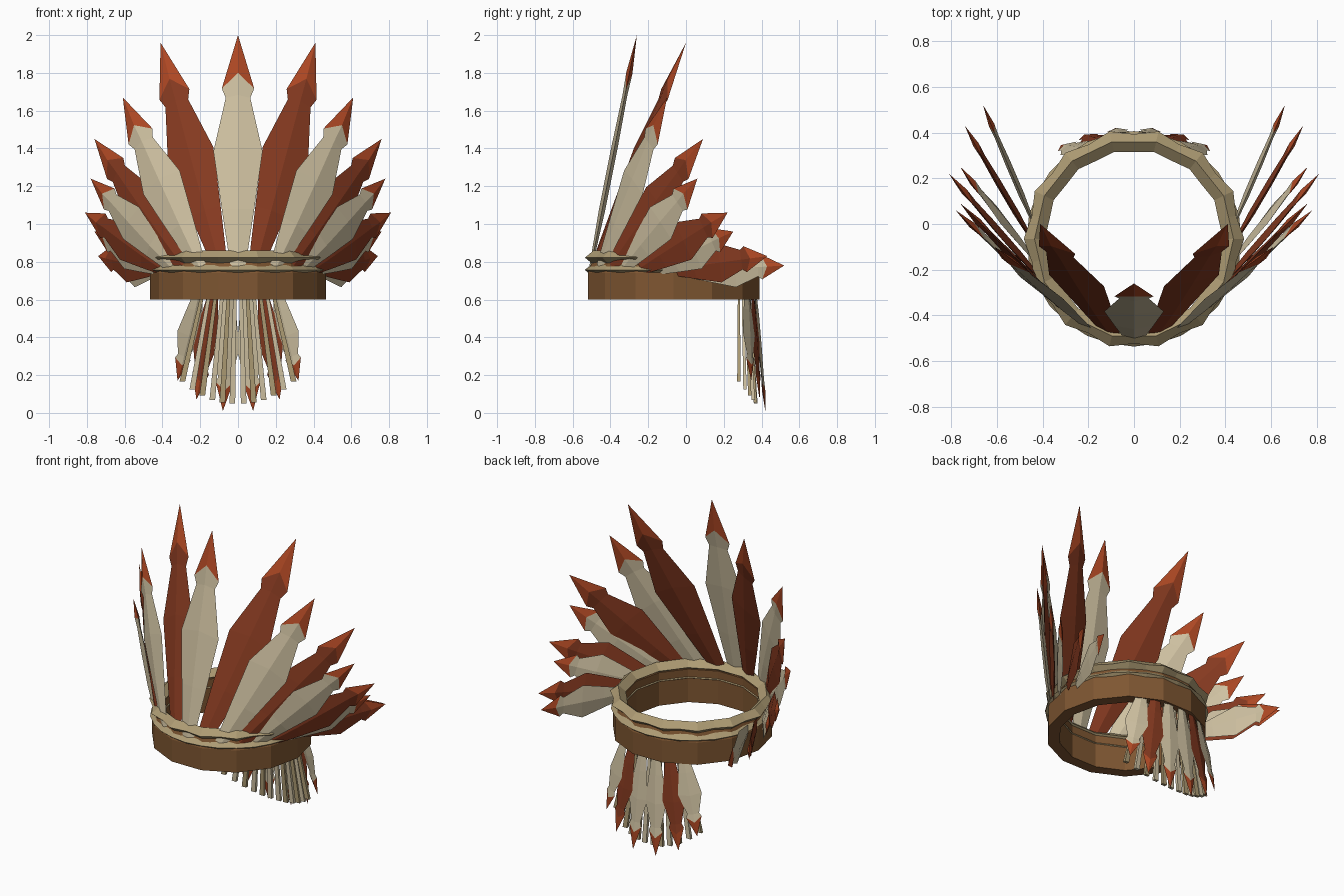
import bpy, bmesh, math
from mathutils import Vector

cube = bpy.data.objects.get("Cube")
if cube:
    bpy.data.objects.remove(cube)


def material(name, srgb):
    color = [(c / 255) ** 2.2 for c in srgb] + [1]
    m = bpy.data.materials.new(name)
    m.use_nodes = True
    m.diffuse_color = color
    m.node_tree.nodes["Principled BSDF"].inputs["Base Color"].default_value = color
    return m


cream = material("cream", (206, 192, 160))
red = material("dark red", (132, 60, 37))
tip_red = material("tip red", (172, 73, 40))
brown = material("leather brown", (126, 87, 53))
tan = material("rope tan", (172, 154, 115))

CENTER_Y = -0.065


def loft(name, rings, mats, closed=False, tip_from=None):
    """Skin a row of equal cross-sections; rings past tip_from use material 1."""
    bm = bmesh.new()
    rows = [[bm.verts.new(p) for p in ring] for ring in rings]
    n = len(rows[0])
    for i in range(len(rows) if closed else len(rows) - 1):
        a, b = rows[i], rows[(i + 1) % len(rows)]
        for j in range(n):
            k = (j + 1) % n
            f = bm.faces.new((a[j], a[k], b[k], b[j]))
            if tip_from is not None and i >= tip_from:
                f.material_index = 1
    if not closed:
        bm.faces.new(rows[0])
        bm.faces.new(rows[-1])
    bmesh.ops.remove_doubles(bm, verts=bm.verts, dist=0.0005)
    bmesh.ops.recalc_face_normals(bm, faces=bm.faces)
    mesh = bpy.data.meshes.new(name)
    bm.to_mesh(mesh)
    bm.free()
    for m in mats:
        mesh.materials.append(m)
    obj = bpy.data.objects.new(name, mesh)
    bpy.context.collection.objects.link(obj)
    return obj


def ring_point(angle, radius, z):
    """Angle is measured from the front towards +x."""
    return Vector((radius * math.sin(angle), CENTER_Y - radius * math.cos(angle), z))


# Feather outline: edge position, half width, ridge position
OUTLINE = [(0, 0.3, 0), (0.25, 0.66, 0.25), (0.5, 1, 0.52), (0.73, 0.5, 0.74),
           (0.77, 0.66, 0.835), (1, 0, 1)]


def feather(name, base, tip, normal, width, body):
    along = tip - base
    side = along.cross(normal).normalized()
    out = side.cross(along).normalized()
    rings = []
    for t, w, ridge in OUTLINE:
        edge, mid = base + along * t, base + along * ridge
        thick = out * width * 0.13 * min(1, w * 1.5)
        rings.append([edge - side * w * width, mid + thick,
                      edge + side * w * width, mid - thick])
    loft(name, rings, [body, tip_red], tip_from=4)


# Headband
SIDES = 14
angles = [(i + 0.5) * math.tau / SIDES for i in range(SIDES)]
loft("headband", [[ring_point(a, r, z) for r, z in
                   ((0.465, 0.6), (0.465, 0.74), (0.44, 0.81), (0.395, 0.81), (0.395, 0.6))]
                  for a in angles], [brown], closed=True)

# Two faceted ropes, swelling at every other station
for name, z, shift in (("lower_rope", 0.757, 0), ("upper_rope", 0.822, 1)):
    rings = []
    for i in range(SIDES * 2):
        a = (i + 1) * math.pi / SIDES
        r = 0.435 * (1 if i % 2 == 0 else math.cos(math.pi / SIDES))
        big = 1 if (i + shift) % 2 else 0.72
        rings.append([ring_point(a, r + 0.047 * big, z),
                      ring_point(a, r, z + 0.038),
                      ring_point(a, r - 0.045, z),
                      ring_point(a, r, z - 0.038 * big)])
    loft(name, rings, [tan], closed=True)

# Crown feathers: angle on the band, base height, tip, half width
CROWN = [(0, 0.77, (0, -0.26, 2.0), 0.13),
         (12, 0.77, (0.41, 0.0, 1.96), 0.13),
         (27, 0.77, (0.61, -0.1, 1.67), 0.125),
         (40, 0.77, (0.76, 0.09, 1.45), 0.12),
         (53, 0.77, (0.78, 0.06, 1.24), 0.11),
         (65, 0.76, (0.81, 0.22, 1.06), 0.11),
         (77, 0.76, (0.76, 0.25, 0.96), 0.105),
         (88, 0.76, (0.74, 0.43, 0.83), 0.105),
         (98, 0.75, (0.66, 0.52, 0.78), 0.1)]
for i, (deg, z, tip, width) in enumerate(CROWN):
    for s, label in ((1, "left"), (-1, "right")):
        if i == 0 and s < 0:
            continue
        a = math.radians(deg) * s
        feather("crown_feather_center" if i == 0 else f"crown_feather_{label}_{i}",
                ring_point(a, 0.44, z), Vector((tip[0] * s, tip[1], tip[2])),
                ring_point(a, 1, 0) - ring_point(a, 0, 0), width, red if i % 2 else cream)

# Hanging feathers at the back
HANGING = [((0.045, 0.365, 0.67), (0.08, 0.42, 0.01)),
           ((0.125, 0.35, 0.67), (0.22, 0.39, 0.07)),
           ((0.2, 0.32, 0.67), (0.32, 0.345, 0.17))]
for i, (base, tip) in enumerate(HANGING):
    for s, label in ((1, "left"), (-1, "right")):
        feather(f"hanging_feather_{label}_{i + 1}",
                Vector((base[0] * s, base[1], base[2])), Vector((tip[0] * s, tip[1], tip[2])),
                Vector((base[0] * s, base[1] - CENTER_Y, 0)), 0.07, red if i == 1 else cream)

# Narrow hanging thongs in front of the back feathers
for k in range(6):
    f = k / 5
    top = Vector((0.015 + 0.165 * f, 0.335 - 0.055 * f * f, 0.66))
    end = Vector((0.03 + 0.265 * f, 0.37 - 0.09 * f * f, 0.05 + 0.115 * f * f))
    for s, label in ((1, "left"), (-1, "right")):
        rings = [[Vector(((p.x + dx * h) * s, p.y + dy * h, p.z))
                  for dx, dy in ((-1, -0.6), (1, -0.6), (1, 0.6), (-1, 0.6))]
                 for p, h in ((top, 0.009), (end, 0.015))]
        loft(f"thong_{label}_{k + 1}", rings, [tan if k % 2 else cream])
